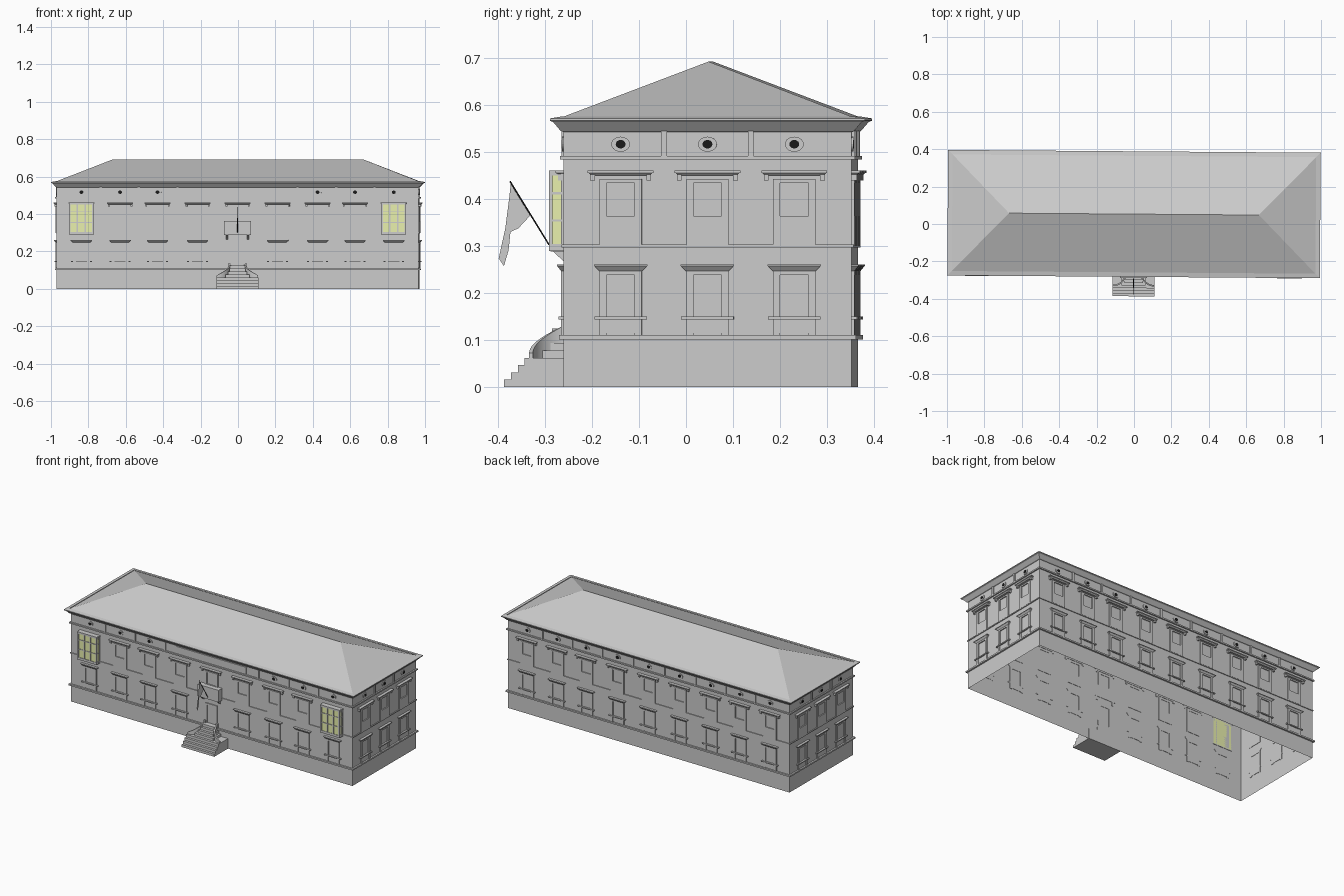
import bpy, bmesh, math
from mathutils import Matrix

if "Cube" in bpy.data.objects:
    bpy.data.objects.remove(bpy.data.objects["Cube"])

HX, HY = 0.967, 0.3065                       # half size of the walls
PLACE = Matrix.Translation((0, 0.053, 0)) @ Matrix.Rotation(-0.0075, 4, 'Z')
parts = {}


def part(name):
    return parts.setdefault(name, bmesh.new())


def facade(turn, dist):
    # local axes on a facade: x along the wall, -y outwards, z up
    return Matrix.Rotation(math.radians(turn), 4, 'Z') @ Matrix.Translation((0, -dist, 0))


FRONT, RIGHT, BACK, LEFT = facade(0, HY), facade(90, HX), facade(180, HY), facade(270, HX)


def box(name, m, u, w, d, z0, z1, w2=None, d2=None, d0=-0.002):
    """Block centred at u, half width w, standing out by d; top may flare to w2, d2."""
    bm = part(name)
    w2 = w if w2 is None else w2
    d2 = d if d2 is None else d2
    v = [bm.verts.new(m @ Matrix.Translation((x, -y, z)).to_translation())
         for x, y, z in [(u - w, d, z0), (u + w, d, z0), (u + w, d0, z0), (u - w, d0, z0),
                         (u - w2, d2, z1), (u + w2, d2, z1), (u + w2, d0, z1), (u - w2, d0, z1)]]
    for f in [(3, 2, 1, 0), (4, 5, 6, 7), (0, 1, 5, 4), (1, 2, 6, 5), (2, 3, 7, 6), (3, 0, 4, 7)]:
        bm.faces.new([v[i] for i in f])


def loft(name, rings):
    """Skin of rectangles given as (half x, half y, z)."""
    bm = part(name)
    rows = [[bm.verts.new((sx * x, sy * y, z)) for sx, sy in ((-1, -1), (1, -1), (1, 1), (-1, 1))]
            for x, y, z in rings]
    for a, b in zip(rows, rows[1:]):
        for i in range(4):
            j = (i + 1) % 4
            bm.faces.new((a[i], a[j], b[j], b[i]))
    bmesh.ops.remove_doubles(bm, verts=bm.verts, dist=1e-5)


def band(name, o, z0, z1):
    loft(name, [(HX + k, HY + k, z) for k, z in ((0, z0), (o, z0), (o, z1), (0, z1))])


def disc(name, m, u, z, rx, rz, d):
    bm = part(name)
    mat = (m @ Matrix.Translation((u, -d / 2, z)) @ Matrix.Diagonal((rx, 1, rz, 1))
           @ Matrix.Rotation(math.pi / 2, 4, 'X'))
    bmesh.ops.create_cone(bm, cap_ends=True, segments=20, radius1=1, radius2=1, depth=d, matrix=mat)


def ground_window(m, u):
    for s in (-1, 1):
        box('ground_window_frames', m, u + s * 0.0375, 0.0075, 0.006, 0.111, 0.248)
    box('ground_window_frames', m, u, 0.03, 0.006, 0.238, 0.248)
    box('ground_window_frames', m, u, 0.03, 0.003, 0.115, 0.145)
    box('ground_window_sills', m, u, 0.056, 0.011, 0.144, 0.150)
    box('ground_window_cornices', m, u, 0.046, 0.006, 0.247, 0.257, 0.056, 0.014)
    box('ground_window_cornices', m, u, 0.057, 0.015, 0.257, 0.261)


def upper_window(m, u):
    for s in (-1, 1):
        box('upper_window_frames', m, u + s * 0.0375, 0.0075, 0.006, 0.300, 0.443)
        box('upper_window_brackets', m, u + s * 0.060, 0.005, 0.012, 0.440, 0.452)
    box('upper_window_frames', m, u, 0.03, 0.006, 0.434, 0.443)
    box('upper_window_frames', m, u, 0.03, 0.006, 0.300, 0.364)
    box('upper_window_cornices', m, u, 0.062, 0.010, 0.450, 0.456, 0.068, 0.016)
    box('upper_window_cornices', m, u, 0.070, 0.018, 0.456, 0.461)


def oval_window(m, u):
    disc('oval_frames', m, u, 0.517, 0.020, 0.016, 0.004)
    disc('oval_openings', m, u, 0.517, 0.0105, 0.009, 0.005)


# walls, string courses, eaves and hipped roof
loft('walls', [(HX, HY, 0), (HX, HY, 0.55)])
band('plinth_course', 0.010, 0.101, 0.110)
band('middle_course', 0.005, 0.297, 0.303)
band('frieze_course', 0.008, 0.484, 0.492)
loft('eaves', [(HX + a, HY + a, z) for a, z in
               ((0, 0.543), (0.006, 0.545), (0.022, 0.564), (0.029, 0.567), (0.029, 0.572), (0.005, 0.576))])
loft('roof', [(HX + 0.005, HY + 0.005, 0.574), (0.668, 0, 0.693)])

# windows on all four sides
LONG = [-0.835, -0.628, -0.428, -0.214, 0, 0.214, 0.428, 0.628, 0.835]
SHORT = [-0.185, 0, 0.185]
for m, places in ((FRONT, LONG), (BACK, LONG), (RIGHT, SHORT), (LEFT, SHORT)):
    for i, u in enumerate(places):
        if not (m is FRONT and u == 0):
            ground_window(m, u)
        upper_window(m, u)
        middle = m is FRONT and abs(u) < 0.3
        if not middle:
            oval_window(m, u)
        if i and not (middle and abs(places[i - 1]) < 0.3):
            box('frieze_pilasters', m, (u + places[i - 1]) / 2, 0.006, 0.006, 0.492, 0.546)
box('frieze_panel', FRONT, 0, 0.24, 0.004, 0.498, 0.538)

# glazed bay windows at both ends of the front
for u in (-0.835, 0.835):
    box('bay_glass', FRONT, u, 0.063, 0.028, 0.296, 0.455)
    for z0, z1 in ((0.290, 0.304), (0.352, 0.357), (0.410, 0.415), (0.450, 0.461)):
        box('bay_frames', FRONT, u, 0.066, 0.031, z0, z1)
    for k, w in ((-0.062, 0.005), (-0.021, 0.004), (0.021, 0.004), (0.062, 0.005)):
        box('bay_frames', FRONT, u + k, w, 0.0315, 0.290, 0.461, d0=0.024)
    for s in (-1, 1):
        box('bay_frames', FRONT, u + s * 0.0625, 0.004, 0.006, 0.290, 0.461)

# balcony with brackets, and the door below it
box('balcony', FRONT, 0, 0.072, 0.035, 0.288, 0.362)
for s in (-1, 1):
    box('balcony_brackets', FRONT, s * 0.056, 0.006, 0.004, 0.265, 0.289, d2=0.030)
    box('door_frame', FRONT, s * 0.034, 0.005, 0.006, 0.11, 0.245)
box('door_frame', FRONT, 0, 0.03, 0.006, 0.235, 0.245)

# flaring front steps
N, Y0 = 8, 0.133
for i in range(N):
    d = 0.133 - i * 0.0145
    k = min(1, max(0, d - 0.0145) / 0.078)
    w = 0.112 if d > 0.085 else 0.108 - 0.070 * math.sqrt(1 - k * k)
    box('steps', FRONT, 0, w, d, i * 0.0155, (i + 1) * 0.0155)

# curved parapets beside the steps
T, SEG = 0.008, 14
bm = part('stair_parapets')
for s in (-1, 1):
    rows = []
    for i in range(SEG + 1):
        t = i / SEG * math.pi / 2
        top = 0.134 - 0.062 * i / SEG
        row = []
        for r, z in ((0, 0), (T, 0), (T, top), (0, top)):
            x = 0.111 - (0.072 + r - T / 2) * math.cos(t)
            y = -HY - (0.076 + r - T / 2) * math.sin(t)
            row.append(bm.verts.new((s * x, y, z)))
        rows.append(row)
    for a, b in zip(rows, rows[1:]):
        for i in range(4):
            j = (i + 1) % 4
            bm.faces.new((a[i], a[j], b[j], b[i]))
    bm.faces.new(rows[0])
    bm.faces.new(rows[-1])
    box('stair_posts', FRONT, s * 0.042, 0.006, 0.012, 0.11, 0.138)
bmesh.ops.recalc_face_normals(bm, faces=bm.faces)

# flag pole and hanging flag (points are y, z as seen from the side)
bm = part('flag_pole')
a, b = (-0.345, 0.303), (-0.428, 0.438)
length = math.hypot(b[0] - a[0], b[1] - a[1])
tilt = math.atan2(a[0] - b[0], b[1] - a[1])
bmesh.ops.create_cone(bm, cap_ends=True, segments=8, radius1=0.0016, radius2=0.0016, depth=length,
                      matrix=Matrix.Translation((0, (a[0] + b[0]) / 2, (a[1] + b[1]) / 2))
                      @ Matrix.Rotation(tilt, 4, 'X'))
bm = part('flag')
outline = [(-.373, .436), (-.331, .366), (-.357, .338), (-.374, .330), (-.378, .291),
           (-.388, .257), (-.390, .274), (-.399, .274), (-.385, .338), (-.377, .400)]
bm.faces.new([bm.verts.new((0, y - 0.053, z)) for y, z in outline])
bmesh.ops.triangulate(bm, faces=bm.faces)

# turn every part into an object
colours = {'bay_glass': (0.82, 0.88, 0.42, 1), 'oval_openings': (0.01, 0.01, 0.01, 1),
           'flag_pole': (0.02, 0.02, 0.02, 1)}
for name, bm in parts.items():
    bm.transform(PLACE)
    me = bpy.data.meshes.new(name)
    bm.to_mesh(me)
    bm.free()
    ob = bpy.data.objects.new(name, me)
    bpy.context.collection.objects.link(ob)
    if name in colours:
        mat = bpy.data.materials.new(name)
        mat.diffuse_color = colours[name]
        mat.use_nodes = True
        mat.node_tree.nodes["Principled BSDF"].inputs["Base Color"].default_value = mat.diffuse_color
        me.materials.append(mat)
    if name == 'stair_parapets':
        bpy.context.view_layer.objects.active = ob
        ob.select_set(True)
        bpy.ops.object.shade_smooth_by_angle()
        ob.select_set(False)
